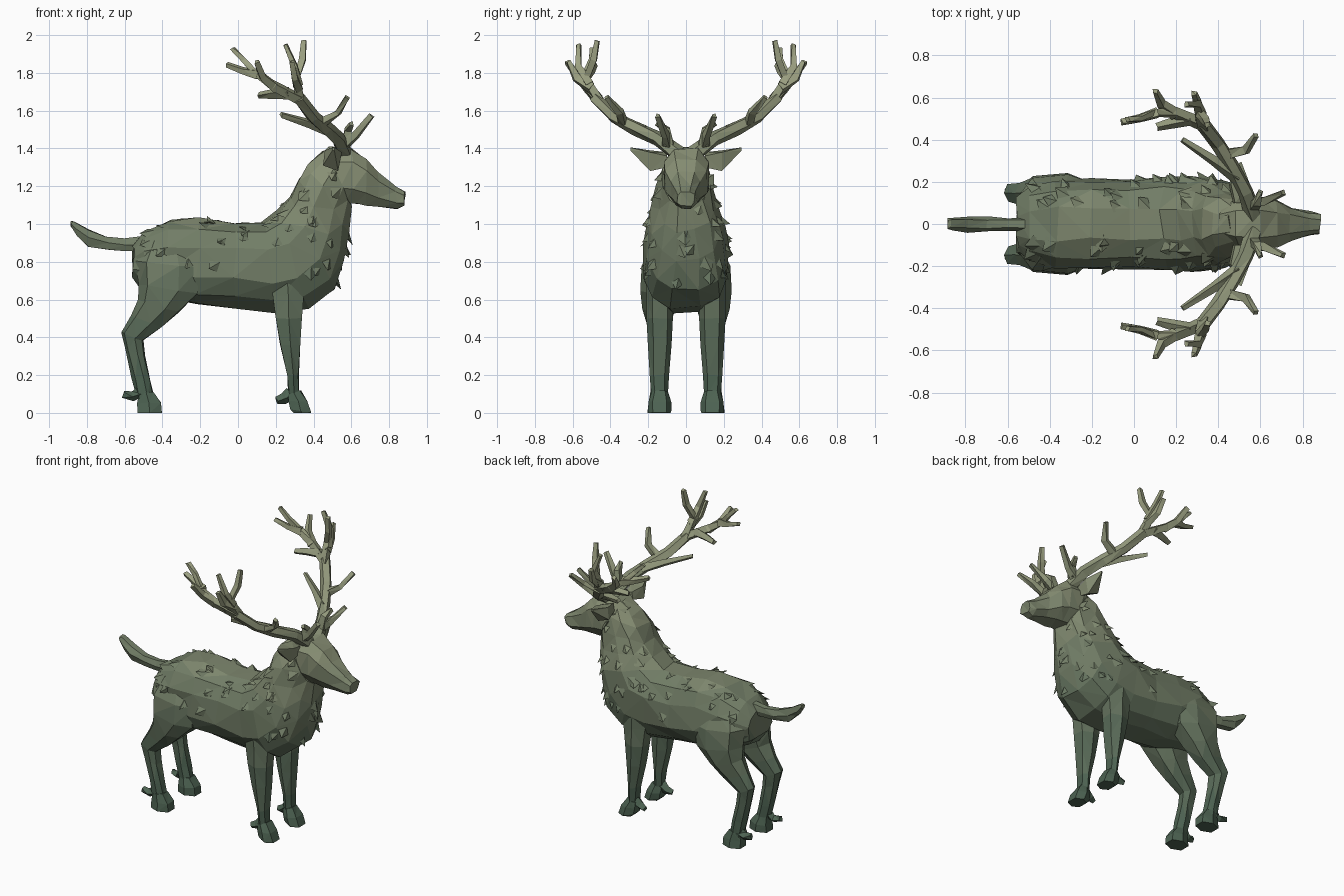
import bpy, bmesh, math, random
from mathutils import Vector

random.seed(7)

# Height-graded greens: dark at the hooves, pale at the antlers
LOW, HIGH, BANDS = Vector((.075, .125, .085)), Vector((.33, .35, .22)), 8
mats = []
for i in range(BANDS):
    m = bpy.data.materials.new(f"green_{i}")
    m.diffuse_color = (*LOW.lerp(HIGH, (i / (BANDS - 1)) ** 1.2), 1)
    mats.append(m)


def finish(bm, name, mirror=False, jitter=0.0):
    """Turn a bmesh into a flat faceted object, optionally mirrored across y."""
    for v in bm.verts:
        if v.co.z > .05:
            v.co += Vector([random.uniform(-jitter, jitter) for _ in range(3)])
    bmesh.ops.triangulate(bm, faces=bm.faces[:])
    bmesh.ops.recalc_face_normals(bm, faces=bm.faces[:])
    for f in bm.faces:
        z = f.calc_center_median().z
        f.material_index = max(0, min(BANDS - 1, int(z / 2 * BANDS)))
    me = bpy.data.meshes.new(name)
    bm.to_mesh(me)
    bm.free()
    for m in mats:
        me.materials.append(m)
    ob = bpy.data.objects.new(name, me)
    bpy.context.collection.objects.link(ob)
    if mirror:
        ob.modifiers.new("mirror", 'MIRROR').use_axis = (False, True, False)
    return ob


def skin(bm, rings):
    """Bridge equal rings of points and cap both ends."""
    rows = [[bm.verts.new(p) for p in r] for r in rings]
    n = len(rows[0])
    for a, b in zip(rows, rows[1:]):
        for i in range(n):
            bm.faces.new((a[i], a[(i + 1) % n], b[(i + 1) % n], b[i]))
    bm.faces.new(rows[0])
    bm.faces.new(rows[-1])


def loft(bm, sections, n, power=.8):
    """Sections: (x1, z1, x2, z2, half width, y) ; two opposite profile points."""
    rings = []
    for x1, z1, x2, z2, w, y in sections:
        a, b = Vector((x1, y, z1)), Vector((x2, y, z2))
        c, h = (a + b) / 2, (a - b) / 2
        ring = []
        for i in range(n):
            t = 2 * math.pi * (i + .5) / n
            u, s = [math.copysign(abs(k) ** power, k) for k in (math.cos(t), math.sin(t))]
            ring.append(c + h * u + Vector((0, w * s, 0)))
        rings.append(ring)
    skin(bm, rings)


def branch(bm, pts, r0, r1, n=5):
    """Tapered angular tube along a path."""
    pts = [Vector(p) for p in pts]
    rings = []
    for i, p in enumerate(pts):
        d = (pts[min(i + 1, len(pts) - 1)] - pts[max(i - 1, 0)]).normalized()
        u = d.cross(Vector((.6, .7, .1))).normalized()
        v = d.cross(u)
        r = r0 + (r1 - r0) * i / (len(pts) - 1)
        rings.append([p + r * (u * math.cos(2 * math.pi * k / n) + v * math.sin(2 * math.pi * k / n))
                      for k in range(n)])
    skin(bm, rings)


# Body and neck
bm = bmesh.new()
loft(bm, [(*s, 0) for s in (
    (-.55, .89, -.55, .70, .13), (-.50, .96, -.50, .65, .18), (-.36, 1.02, -.38, .60, .21),
    (-.20, 1.03, -.22, .58, .215), (-.02, 1.02, -.02, .555, .215), (.13, 1.02, .20, .53, .22),
    (.21, 1.07, .37, .55, .23), (.27, 1.15, .51, .65, .215), (.32, 1.24, .57, .80, .185),
    (.37, 1.31, .59, .96, .155), (.45, 1.39, .60, 1.10, .125))], 12)
body = finish(bm, "body", jitter=.012)

# Fur tufts: small raised wedges scattered over the coat
bm = bmesh.new()
spots = [p for p in body.data.polygons
         if p.normal.z > -.45 and abs(p.normal.y) + max(0, p.normal.x) > .3
         and -.5 < p.center.x < .58 and p.center.z < 1.25]
for p in random.choices(spots, k=85):
    vs = [body.data.vertices[i].co for i in p.vertices]
    a, b = random.uniform(.15, .6), random.uniform(.15, .35)
    c = vs[0] * a + vs[1] * b + vs[2] * (1 - a - b)
    nrm = p.normal
    d = Vector((-.6, 0, -.8)) + Vector([random.uniform(-.5, .5) for _ in range(3)])
    d = (d - nrm * d.dot(nrm)).normalized()
    side, s = nrm.cross(d), random.uniform(.03, .05)
    base = [c - side * s - nrm * .008, c + side * s - nrm * .008, c - d * s * 1.2 - nrm * .008]
    tip = bm.verts.new(c + d * s * .8 + nrm * random.uniform(.02, .036))
    tri = [bm.verts.new(q) for q in base]
    bm.faces.new(tri)
    for i in range(3):
        bm.faces.new((tri[i], tri[(i + 1) % 3], tip))
finish(bm, "fur_tufts")

# Head and muzzle
bm = bmesh.new()
loft(bm, [(*s, 0) for s in (
    (.40, 1.35, .52, 1.12, .10), (.48, 1.42, .56, 1.10, .125), (.60, 1.405, .62, 1.10, .13),
    (.68, 1.35, .68, 1.095, .115), (.74, 1.28, .75, 1.09, .085), (.83, 1.205, .84, 1.08, .06),
    (.885, 1.175, .88, 1.095, .05))], 8)
finish(bm, "head", jitter=.006)

# Ears
bm = bmesh.new()
skin(bm, [[Vector((x, y, z)) for x, y, z in r] for r in (
    ((.47, .10, 1.33), (.53, .10, 1.30), (.54, .10, 1.36), (.48, .10, 1.38)),
    ((.45, .19, 1.31), (.53, .19, 1.28), (.55, .19, 1.38), (.46, .19, 1.39)),
    ((.50, .29, 1.39), (.51, .295, 1.39), (.51, .295, 1.405), (.50, .29, 1.405)))])
finish(bm, "ears", mirror=True)

# Front legs with hooves
bm = bmesh.new()
loft(bm, [(.36, .78, .15, .78, .075, .14), (.36, .62, .17, .62, .07, .14), (.345, .50, .195, .50, .068, .14),
          (.335, .36, .22, .36, .06, .14), (.325, .20, .255, .20, .05, .14), (.325, .10, .265, .10, .045, .14)], 6)
loft(bm, [(.335, .12, .26, .10, .045, .14), (.375, .06, .26, .06, .06, .14), (.395, 0, .27, .02, .062, .14),
          (.39, 0, .29, 0, .058, .14)], 6)
branch(bm, [(.28, .14, .10), (.24, .14, .075), (.205, .15, .065)], .035, .018, 4)
finish(bm, "front_legs", mirror=True, jitter=.004)

# Hind legs with thighs, hocks and hooves
bm = bmesh.new()
loft(bm, [(-.25, .90, -.48, .92, .05, .12), (-.19, .77, -.54, .80, .10, .14), (-.20, .63, -.53, .68, .105, .14),
          (-.31, .53, -.53, .60, .085, .145), (-.40, .45, -.57, .52, .065, .145),
          (-.50, .38, -.62, .43, .05, .145), (-.49, .30, -.60, .34, .045, .145),
          (-.465, .18, -.56, .18, .042, .145), (-.44, .08, -.54, .08, .042, .145)], 7)
loft(bm, [(-.44, .11, -.53, .11, .045, .145), (-.40, .055, -.54, .05, .058, .145),
          (-.395, 0, -.54, 0, .06, .145)], 6)
branch(bm, [(-.52, .15, .11), (-.56, .155, .085), (-.605, .16, .10)], .035, .02, 4)
finish(bm, "hind_legs", mirror=True, jitter=.005)

# Tail
bm = bmesh.new()
loft(bm, [(*s, 0) for s in (
    (-.48, .94, -.48, .85, .035), (-.60, .925, -.60, .855, .03), (-.70, .935, -.68, .86, .035),
    (-.79, .975, -.79, .875, .038), (-.87, 1.02, -.85, .93, .032), (-.885, 1.015, -.885, .985, .025))], 6)
finish(bm, "tail", jitter=.004)

# Antlers: one main beam and its tines, mirrored
bm = bmesh.new()
branch(bm, [(.57, .04, 1.37), (.53, .15, 1.455), (.47, .27, 1.51), (.40, .38, 1.565), (.32, .48, 1.67)], .042, .034)
tines = [
    [(.55, .10, 1.41), (.62, .11, 1.47), (.71, .15, 1.575)],
    [(.57, .09, 1.42), (.585, .10, 1.50), (.60, .155, 1.53)],
    [(.43, .33, 1.53), (.53, .35, 1.59), (.58, .42, 1.67)],
    [(.49, .22, 1.49), (.38, .30, 1.53), (.23, .40, 1.58)],
    [(.33, .46, 1.65), (.31, .53, 1.77), (.34, .49, 1.87), (.35, .47, 1.97)],
    [(.32, .51, 1.74), (.30, .57, 1.83), (.25, .57, 1.95)],
    [(.32, .50, 1.72), (.30, .58, 1.77), (.285, .62, 1.86)],
    [(.33, .47, 1.66), (.19, .53, 1.73), (.10, .53, 1.79), (.03, .50, 1.87), (-.03, .495, 1.93)],
    [(.20, .52, 1.72), (.13, .57, 1.78), (.10, .63, 1.86)],
    [(.11, .53, 1.79), (.03, .50, 1.81), (-.06, .485, 1.845)],
    [(.27, .50, 1.69), (.18, .48, 1.69), (.11, .46, 1.68)],
]
for t in tines:
    branch(bm, t, .032, .016, 4)
finish(bm, "antlers", mirror=True, jitter=.004)
